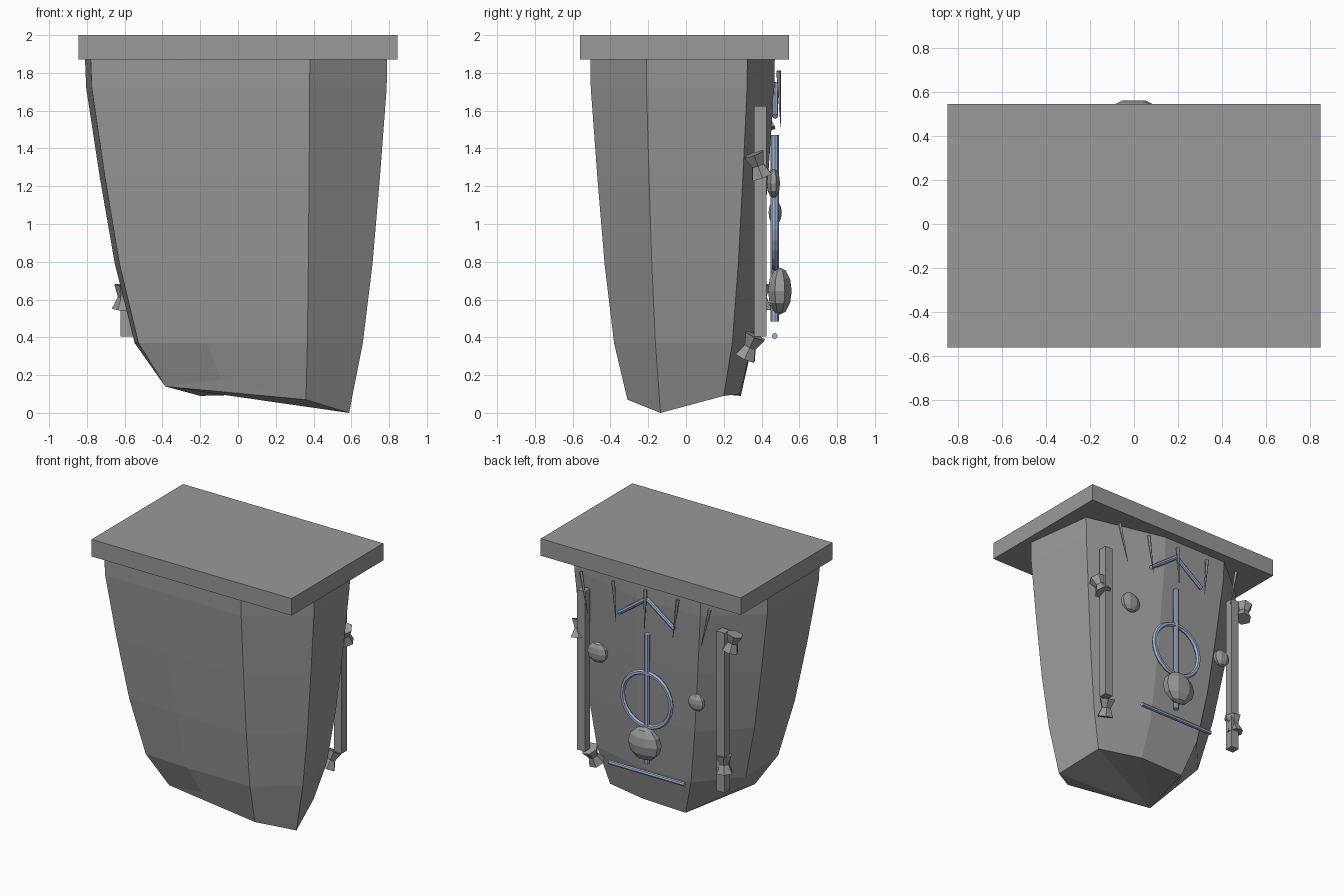
import bpy, bmesh, math
from mathutils import Vector, Matrix

if "Cube" in bpy.data.objects:
    bpy.data.objects.remove(bpy.data.objects["Cube"])


def material(name, rgb):
    m = bpy.data.materials.new(name)
    m.diffuse_color = (*rgb, 1)
    m.use_nodes = True
    m.node_tree.nodes["Principled BSDF"].inputs["Base Color"].default_value = m.diffuse_color
    return m


STONE = material("grey stone", (0.32, 0.32, 0.32))
BLUE = material("pale steel blue", (0.36, 0.46, 0.66))


def finish(name, bm, mat, matrix=Matrix()):
    bmesh.ops.recalc_face_normals(bm, faces=bm.faces[:])
    me = bpy.data.meshes.new(name)
    bm.to_mesh(me)
    bm.free()
    me.materials.append(mat)
    ob = bpy.data.objects.new(name, me)
    ob.matrix_world = matrix
    bpy.context.collection.objects.link(ob)
    return ob


def box(name, lo, hi, mat):
    lo, hi = Vector(lo), Vector(hi)
    bm = bmesh.new()
    bmesh.ops.create_cube(bm, size=1)
    bmesh.ops.scale(bm, vec=hi - lo, verts=bm.verts[:])
    bmesh.ops.translate(bm, vec=(lo + hi) / 2, verts=bm.verts[:])
    return finish(name, bm, mat)


def rod(name, a, b, r1, r2, sides, mat):
    a, b = Vector(a), Vector(b)
    bm = bmesh.new()
    bmesh.ops.create_cone(bm, cap_ends=True, segments=sides, radius1=r1,
                          radius2=r2, depth=(b - a).length)
    rot = (b - a).to_track_quat('Z', 'Y').to_matrix().to_4x4()
    return finish(name, bm, mat, Matrix.Translation((a + b) / 2) @ rot)


def boss(name, centre, radii):
    bm = bmesh.new()
    bmesh.ops.create_uvsphere(bm, u_segments=8, v_segments=6, radius=1)
    bmesh.ops.rotate(bm, matrix=Matrix.Rotation(math.pi / 8, 3, 'Z'), verts=bm.verts[:])
    bmesh.ops.scale(bm, vec=radii, verts=bm.verts[:])
    return finish(name, bm, STONE, Matrix.Translation(centre))


def knot(name, centre, tilt_x, tilt_y):
    # hourglass: wide ends, narrow waist
    bm = bmesh.new()
    n, rows = 6, []
    for z, r in ((-0.065, 0.062), (0, 0.036), (0.065, 0.062)):
        rows.append([bm.verts.new((r * math.cos(k * math.tau / n),
                                   r * math.sin(k * math.tau / n), z)) for k in range(n)])
    for lo, hi in zip(rows, rows[1:]):
        for k in range(n):
            j = (k + 1) % n
            bm.faces.new((lo[k], lo[j], hi[j], hi[k]))
    bm.faces.new(rows[0])
    bm.faces.new(rows[2])
    rot = (Matrix.Rotation(math.radians(tilt_x), 4, 'X')
           @ Matrix.Rotation(math.radians(tilt_y), 4, 'Y'))
    return finish(name, bm, STONE, Matrix.Translation(centre) @ rot)


# slab on top
box("top_slab", (-0.845, -0.56, 1.87), (0.845, 0.545, 2.0), STONE)

# tapering eight-sided rock body, blended from a top outline to a chipped bottom outline
top = [(-0.78, -0.5), (-0.31, -0.5), (0.38, -0.507), (0.79, -0.21),
       (0.72, 0.325), (0.1, 0.47), (-0.45, 0.468), (-0.81, 0.17)]
bottom = [(-0.385, -0.28, 0.14), (-0.087, -0.31, 0.177), (0.36, -0.31, 0.07), (0.588, -0.135, 0.0),
          (0.5, 0.2, 0.09), (0.17, 0.285, 0.1), (-0.2, 0.29, 0.09), (-0.4, 0.0, 0.2)]
levels = [(1.875, 0.0), (1.72, 0.015), (1.25, 0.19), (0.79, 0.385), (0.37, 0.64)]
bm = bmesh.new()
rows = [[bm.verts.new((tx + (b[0] - tx) * t, ty + (b[1] - ty) * t, z))
         for (tx, ty), b in zip(top, bottom)] for z, t in levels]
rows.append([bm.verts.new(b) for b in bottom])
for up, lo in zip(rows, rows[1:]):
    for k in range(8):
        j = (k + 1) % 8
        bm.faces.new((up[k], lo[k], lo[j], up[j]))
bm.faces.new(rows[0])
for k in range(1, 7):
    bm.faces.new((rows[-1][0], rows[-1][k], rows[-1][k + 1]))
finish("rock_body", bm, STONE)

# posts on both sides of the back
for side, x in (("right", 0.59), ("left", -0.59)):
    box("post_" + side, (x - 0.033, 0.36, 0.405), (x + 0.033, 0.425, 1.625), STONE)

# hourglass knots on the posts
knot("knot_right_upper", (0.635, 0.38, 1.31), 20, 8)
knot("knot_right_lower", (0.545, 0.34, 0.35), -25, 10)
knot("knot_left_upper", (-0.68, 0.41, 1.565), 8, -12)
knot("knot_left_lower", (-0.6, 0.395, 0.61), 5, 6)

# rounded bosses
boss("boss_centre", (0, 0.497, 0.645), (0.135, 0.068, 0.125))
boss("boss_right", (0.42, 0.463, 1.215), (0.085, 0.038, 0.078))
boss("boss_left", (-0.42, 0.472, 1.06), (0.068, 0.038, 0.065))

# blue emblem: ring, upright, chevron and lower bar
bpy.ops.mesh.primitive_torus_add(major_segments=24, minor_segments=6, major_radius=0.205,
                                 minor_radius=0.018, location=(0, 0.472, 0.97),
                                 rotation=(math.pi / 2, 0, 0))
bpy.context.object.name = "emblem_ring"
bpy.context.object.data.materials.append(BLUE)
rod("emblem_upright", (0, 0.47, 0.485), (0, 0.47, 1.47), 0.022, 0.022, 8, BLUE)
rod("emblem_lower_bar", (-0.32, 0.47, 0.407), (0.32, 0.47, 0.407), 0.016, 0.016, 8, BLUE)
for side, s in (("right", 1), ("left", -1)):
    rod("emblem_chevron_" + side, (0.235 * s, 0.472, 1.57), (0, 0.472, 1.74),
        0.016, 0.016, 8, BLUE)

# fan of thin spikes pointing down
for i in range(-2, 3):
    rod("spike_%d" % (i + 3), (0.272 * i, 0.49, 1.81), (0.24 * i, 0.502, 1.515),
        0.014, 0.002, 5, STONE)
